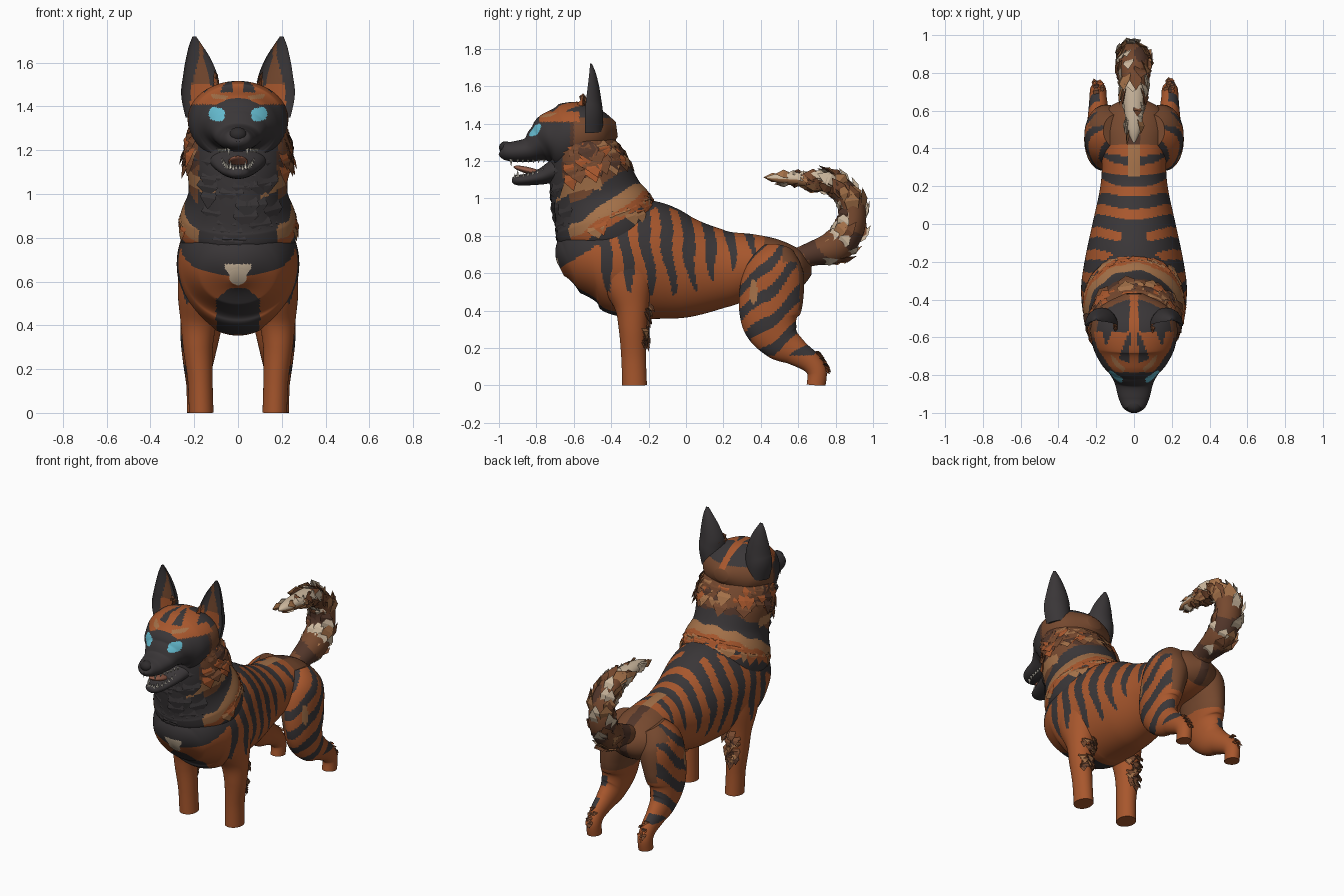
import bpy, bmesh, math, random
from mathutils import Vector

if "Cube" in bpy.data.objects:
    bpy.data.objects.remove(bpy.data.objects["Cube"])

random.seed(4)
PALETTE = {"black_fur": (.042, .037, .039), "orange_fur": (.39, .095, .026), "brown_fur": (.18, .066, .028),
           "dark_brown_fur": (.085, .037, .023), "tan_fur": (.37, .165, .066), "cream_fur": (.62, .49, .35),
           "eye_blue": (.13, .50, .63), "tongue_red": (.31, .115, .07), "tooth_white": (.75, .70, .60),
           "nose_black": (.028, .025, .026)}
BLACK, ORANGE, BROWN, DARK, TAN, CREAM, BLUE, TONGUE, WHITE, NOSE = range(10)
MATS = []
for mat_name, rgb in PALETTE.items():
    mat = bpy.data.materials.new(mat_name)
    mat.diffuse_color = (*rgb, 1)
    mat.use_nodes = True
    mat.node_tree.nodes["Principled BSDF"].inputs["Base Color"].default_value = mat.diffuse_color
    MATS.append(mat)


def finish(name, bm, smooth=True):
    me = bpy.data.meshes.new(name)
    for m in MATS:
        me.materials.append(m)
    for f in bm.faces:
        f.smooth = smooth
    bm.to_mesh(me)
    bm.free()
    if smooth:
        me.set_sharp_from_angle(angle=0.9)
    ob = bpy.data.objects.new(name, me)
    bpy.context.collection.objects.link(ob)
    return ob


def spline(pts, sub):
    """Smooth curve through stations of (x, y, z, half width, half depth)."""
    out = []
    for i in range(len(pts) - 1):
        a, b, c, d = (pts[max(0, min(len(pts) - 1, i + k))] for k in (-1, 0, 1, 2))
        for s in range(sub + (i == len(pts) - 2)):
            t = s / sub
            out.append([.5 * (2 * q + (r - p) * t + (2 * p - 5 * q + 4 * r - w) * t * t
                              + (3 * q - p - 3 * r + w) * t ** 3) for p, q, r, w in zip(a, b, c, d)])
    return out


def loft(name, pts, colour, seg=64, sub=12, dent=None):
    """Skin ellipses along a path; returns the ring frames for placing fur."""
    path = spline(pts, sub)
    cs = [Vector(p[:3]) for p in path]
    bm, rings, frames = bmesh.new(), [], []
    for i, p in enumerate(path):
        t = (cs[min(i + 1, len(cs) - 1)] - cs[max(i - 1, 0)]).normalized()
        side = (Vector((1, 0, 0)) - t * t.x).normalized()
        up = t.cross(side)
        rx, rd = max(p[3], .003), max(p[4], .003)
        frames.append((cs[i], side * rx, up * rd, t))
        ring = []
        for k in range(seg):
            a = 2 * math.pi * k / seg
            v = math.sin(a)
            if dent and v < 0:
                v *= -dent
            co = cs[i] + side * rx * math.cos(a) + up * rd * v
            co.z = max(co.z, 0)
            ring.append(bm.verts.new(co))
        rings.append(ring)
    for r, q in zip(rings, rings[1:]):
        for k in range(seg):
            bm.faces.new((r[k], r[k - 1], q[k - 1], q[k]))
    bm.faces.new(rings[0])
    bm.faces.new(rings[-1])
    bmesh.ops.recalc_face_normals(bm, faces=bm.faces)
    bm.normal_update()
    for f in bm.faces:
        f.material_index = colour(f.calc_center_median(), f.normal)
    finish(name, bm)
    return frames


def fur(name, frames, count, u_range, a_range, length, width, colours, flow=1, lift=.35):
    """Scatter pointed locks over a lofted part."""
    bm = bmesh.new()
    for _ in range(count):
        c, s, u, t = frames[int(random.uniform(*u_range) * (len(frames) - 1))]
        a = math.radians(random.uniform(*a_range))
        p = c + s * math.cos(a) + u * math.sin(a)
        n = (s.normalized() * math.cos(a) + u.normalized() * math.sin(a)).normalized()
        ln = length * random.uniform(.6, 1.15)
        d = (t * flow + n * lift * random.uniform(.5, 1.2)).normalized()
        w = t.cross(n).normalized() * width * random.uniform(.35, .6)
        p = p - n * .008
        m = p + n * .01 + d * ln * .45
        vs = [bm.verts.new(q) for q in (p - w * .7, p + w * .7, m - w, m + w, p + d * ln, p + d * ln * .3 - n * .01)]
        mi = random.choice(colours)
        for idx in ((0, 1, 3, 2), (2, 3, 4), (0, 2, 4, 5), (1, 5, 4, 3), (0, 5, 1)):
            bm.faces.new([vs[k] for k in idx]).material_index = mi
    bmesh.ops.recalc_face_normals(bm, faces=bm.faces)
    finish(name, bm, False)


def ball(name, loc, size, mat, tilt=0):
    bm = bmesh.new()
    bmesh.ops.create_uvsphere(bm, u_segments=24, v_segments=14, radius=1)
    for f in bm.faces:
        f.material_index = mat
    ob = finish(name, bm)
    ob.location, ob.scale, ob.rotation_euler.x = loc, size, tilt


# --- coat colour rules ---
def coat(p, n):
    x, y, z = abs(p.x), p.y, p.z
    s = z - .64 * (y + .4)
    if y < -.5 and .58 < z < .68 and x < .7 * (z - .575) and x < .06:
        return CREAM
    if z < .57 and y < -.3 and x < .1 * min(1, (.6 - z) / .08) and n.z < .2:
        return BLACK
    if y < -.42 and z > .655 + .28 * x and x < .24:
        return BLACK
    if y < -.12 and s > .8:
        return BLACK if s < .86 else neck_coat(p, n)
    if y > .42 and (n.y > .45 or n.z > .55) and z > .45:
        return BROWN if x > .03 else DARK
    if y > .25 and x < .035 and n.z > .5:
        return TAN
    if y < -.03 and n.z > .5 and x < .07:
        return BLACK
    if y < -.48 and z < .72:
        return ORANGE
    h = max(0, min(1, (z - .47 - .55 * max(0, y)) / .2))
    wave = math.cos(2 * math.pi * (y + .25 + .12 * (z - .6) + .009 * math.sin(21 * z + 9 * y)) / .113)
    return ORANGE if wave > -1.02 + 1.17 * h + .35 * max(0, n.z - .4) * (y < 0) else BLACK


def neck_coat(p, n):
    x, s = abs(p.x), p.z - .64 * (p.y + .4) + .01 * math.sin(40 * p.x + 25 * p.y)
    if p.y < -.45 and x > .1 and abs(p.z - 1.0 - .6 * (x - .1)) < .03:
        return TAN
    if p.y < -.5 and x < .18:
        return BLACK
    if s < .86:
        return BLACK
    if s < .99:
        return TAN if s > .92 else ORANGE
    if s < 1.1:
        return BLACK
    return BROWN if math.sin(31 * p.z + 19 * p.y) > -.6 else DARK


def head_coat(p, n):
    x, y, z = abs(p.x), p.y, p.z
    if y < -.7 and abs((x - .097) / .036) ** 3 + abs((z - 1.365 - .1 * (x - .1)) / .031) ** 3 < 1:
        return BLUE
    if y < -.785 or (z < 1.405 and y < -.62):
        return BLACK
    if x < .022 and z > 1.4:
        return ORANGE
    if y < -.66 and .05 < x < .12 and 1.425 < z - .1 * x < 1.445:
        return TAN
    if z < 1.41:
        return BROWN if y > -.6 else DARK
    if y > -.57:
        return BLACK if z > 1.43 and x < .2 else BROWN
    if z < 1.465:
        return ORANGE
    q = x + .4 * (y + .68)
    return ORANGE if .07 < q < .16 else BLACK


def hind_coat(p, n):
    x, y, z = abs(p.x), p.y, p.z
    if z < .16:
        return ORANGE
    if n.x * p.x < -.03:
        return ORANGE if z < .4 else BROWN
    if (z > .66 and y > .52) or (n.y > .75 and z > .4):
        return BROWN
    if ((y - .36) / .022) ** 2 + ((z - .5) / .065) ** 2 < 1:
        return TAN
    slope = .75 + 1.6 * max(0, z - .4)
    return BLACK if math.sin(2 * math.pi * (z - slope * (y - .45) + .012 * math.sin(30 * y)) / .155) > .1 else ORANGE


def front_coat(p, n):
    if p.z > .5:
        return coat(p, n)
    return BROWN if n.x * p.x < -.12 and p.z > .12 and n.y > 0 else ORANGE


def tail_coat(p, n):
    if p.y < .74 and p.z > .95:
        return CREAM if n.z > -.1 else TAN
    return BROWN if math.sin(23 * p.y + 19 * p.z + 14 * p.x) > -.2 else DARK


# --- torso and neck ---
loft("torso", [(0, -.67, .62, .04, .04), (0, -.62, .645, .18, .16), (0, -.5, .68, .26, .26),
               (0, -.35, .68, .28, .31), (0, -.2, .668, .262, .318), (0, 0, .63, .22, .272),
               (0, .2, .625, .178, .21), (0, .35, .64, .17, .17), (0, .5, .627, .18, .147),
               (0, .61, .62, .14, .1), (0, .67, .62, .03, .03)], coat, seg=150, sub=22)
neck = loft("neck", [(0, -.4, .68, .22, .22), (0, -.41, .8, .265, .27), (0, -.437, .9, .264, .275),
                     (0, -.48, 1.01, .226, .245), (0, -.525, 1.17, .238, .212), (0, -.56, 1.3, .225, .165),
                     (0, -.575, 1.38, .16, .1)], neck_coat, seg=120, sub=18)
fur("collar_fur", neck, 90, (.33, .43), (-25, 205), .09, .085, (ORANGE, ORANGE, TAN), -1, .2)
fur("cheek_ruff", neck, 130, (.66, .94), (-30, 210), .1, .085,
    (BROWN, BROWN, BROWN, ORANGE, ORANGE, DARK, TAN), -1, .38)
fur("throat_fur", neck, 45, (.35, .75), (-135, -45), .1, .1, (BLACK,), -1, .2)

# --- head, jaw and mouth ---
loft("head", [(0, -.37, 1.37, .05, .04), (0, -.44, 1.36, .18, .115), (0, -.54, 1.345, .228, .175),
              (0, -.65, 1.318, .217, .187), (0, -.73, 1.31, .18, .148), (0, -.78, 1.29, .135, .102),
              (0, -.84, 1.26, .103, .067), (0, -.92, 1.25, .082, .055), (0, -.975, 1.255, .056, .044),
              (0, -.99, 1.26, .02, .02)], head_coat, seg=130, sub=18)
ball("nose", (0, -.965, 1.272), (.04, .035, .033), NOSE)
loft("lower_jaw", [(0, -.6, 1.17, .15, .09), (0, -.69, 1.15, .13, .065), (0, -.77, 1.118, .095, .044),
                   (0, -.86, 1.1, .066, .031), (0, -.91, 1.098, .046, .026), (0, -.93, 1.1, .015, .012)],
     lambda p, n: BLACK, seg=40, sub=6)
ball("tongue", (0, -.835, 1.147), (.045, .09, .018), TONGUE, -.25)

teeth = bmesh.new()


def tooth(x, y, z, h, r):
    """A cone from z to z + h (negative h points down)."""
    tip = teeth.verts.new((x, y, z + h))
    base = [teeth.verts.new((x + r * math.cos(k * 1.0472), y + r * math.sin(k * 1.0472), z)) for k in range(6)]
    for k in range(6):
        teeth.faces.new((base[k - 1], base[k], tip))
    teeth.faces.new(base)


for sx in (-1, 1):
    tooth(sx * .042, -.935, 1.21, -.04, .01)
    tooth(sx * .034, -.9, 1.115, .04, .01)
    for k in range(6):
        tooth(sx * (.058 + .006 * k), -.9 + .028 * k, 1.208, -.02, .009)
        tooth(sx * (.048 + .006 * k), -.87 + .026 * k, 1.116 + .006 * k, .024, .008)
    for k in range(2):
        tooth(sx * (.008 + .013 * k), -.915, 1.112, .024, .008)
for f in teeth.faces:
    f.material_index = WHITE
bmesh.ops.recalc_face_normals(teeth, faces=teeth.faces)
finish("teeth", teeth, False)

# --- ears and legs, both sides ---
for sx, side in ((-1, "right"), (1, "left")):
    def ear_coat(p, n):
        across = (abs(p.x) - .168) / max(.01, .27 * (1.66 - p.z))
        if n.y > -.25 or p.z < 1.4 or abs(across) > 1 or abs(abs(p.x) - .168) > .05:
            return BLACK
        return BROWN if p.z > 1.5 else ORANGE

    def mirrored(pts):
        return [(sx * p[0], *p[1:]) for p in pts]

    ear = loft("ear_" + side, mirrored([(.16, -.54, 1.36, .08, .095), (.172, -.54, 1.45, .087, .097),
                                        (.172, -.535, 1.52, .083, .085), (.182, -.525, 1.6, .062, .062),
                                        (.194, -.517, 1.67, .034, .036), (.2, -.513, 1.72, .008, .01)]),
               ear_coat, seg=48, sub=10, dent=.35)
    fur("ear_fluff_" + side, ear, 12, (.15, .42), (160, 200) if sx > 0 else (-20, 20), .06, .04,
        (BROWN, ORANGE), 1, -.3)
    leg = loft("front_leg_" + side, mirrored([(.14, -.33, .84, .08, .13), (.165, -.33, .7, .1, .175),
                                              (.175, -.31, .55, .1, .14), (.18, -.29, .42, .083, .092),
                                              (.183, -.285, .3, .068, .074), (.173, -.28, .15, .057, .066),
                                              (.168, -.275, 0, .056, .066)]), front_coat, seg=64, sub=14)
    fur("elbow_fur_" + side, leg, 45, (.48, .74), (-125, -55), .065, .045,
        (DARK, BROWN, BROWN, TAN), 1, .45)
    hind = loft("hind_leg_" + side, mirrored([(.09, .49, .72, .08, .09), (.135, .475, .62, .12, .155),
                                              (.16, .455, .47, .103, .172), (.175, .452, .34, .088, .152),
                                              (.182, .505, .24, .07, .112), (.187, .585, .18, .056, .075),
                                              (.19, .665, .125, .046, .058), (.19, .7, .07, .044, .052),
                                              (.19, .695, 0, .043, .05)]), hind_coat, seg=84, sub=18)
    fur("hock_fur_" + side, hind, 12, (.72, .86), (-115, -65), .05, .03,
        (DARK, BROWN, ORANGE), 1, .5)

# --- tail ---
tail = loft("tail", [(0, .54, .66, .05, .05), (0, .68, .705, .07, .066), (0, .8, .745, .086, .09),
                     (0, .875, .835, .086, .078), (0, .89, .94, .083, .07), (0, .85, 1.03, .076, .064),
                     (0, .77, 1.082, .065, .055), (0, .62, 1.103, .053, .042), (0, .5, 1.108, .036, .028),
                     (0, .43, 1.11, .005, .005)], tail_coat, seg=48, sub=10)
fur("tail_fur", tail, 95, (.14, .72), (0, 360), .11, .075,
    (CREAM, CREAM, TAN, BROWN, BROWN, DARK), 1, .2)
fur("tail_tip_fur", tail, 22, (.7, .9), (0, 360), .08, .05, (CREAM, CREAM, TAN, BROWN), 1, .12)
